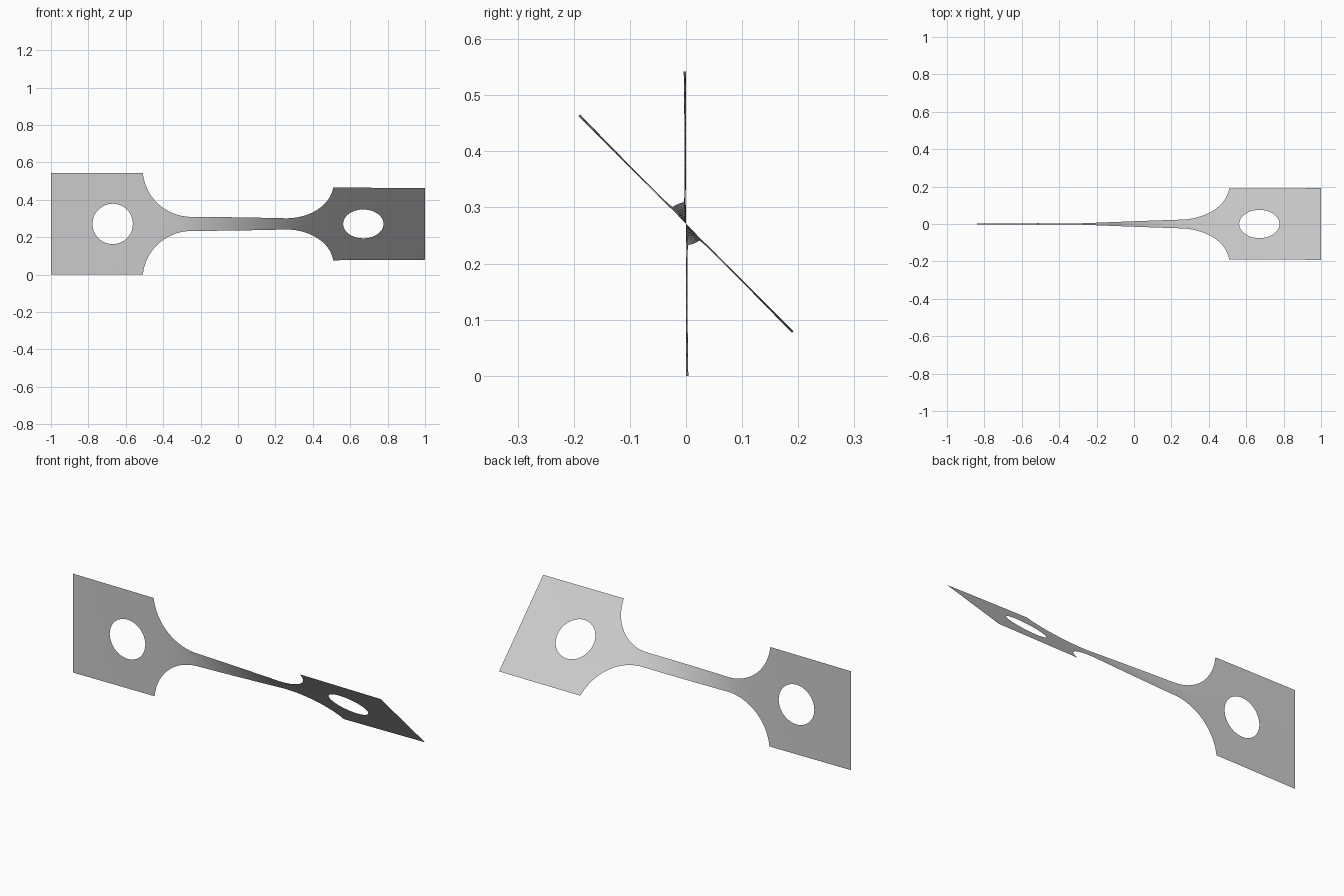
import bpy, bmesh, math
from mathutils import Vector

cube = bpy.data.objects.get("Cube")
if cube:
    bpy.data.objects.remove(cube, do_unlink=True)

HALF, NECK, RADIUS = 0.271, 0.038, 0.26     # tab half width, neck half width, fillet radius
FILLET_X = 0.25                             # where the neck meets the fillets
HOLE_X, HOLE_R = 0.67, 0.108
TWIST = math.radians(45)
ROWS, RINGS = 16, 6
TAB_X = FILLET_X + math.sqrt(RADIUS**2 - (NECK + RADIUS - HALF)**2)


def half_width(x):
    d = abs(x) - FILLET_X
    if d <= 0:
        return NECK
    if abs(x) >= TAB_X:
        return HALF
    return min(HALF, NECK + RADIUS - math.sqrt(max(0, RADIUS**2 - d * d)))


# Twist accumulates fastest where the strip is narrowest
STEPS = 1000
total = [0.0]
for i in range(STEPS):
    total.append(total[-1] + half_width(-1 + 2 * (i + 0.5) / STEPS) ** -1.8)


def twisted(p):
    t = min(max((p.x + 1) / 2 * STEPS, 0), STEPS)
    i = min(int(t), STEPS - 1)
    a = TWIST * (total[i] + (total[i + 1] - total[i]) * (t - i)) / total[-1]
    return Vector((p.x, -p.z * math.sin(a), HALF + p.z * math.cos(a)))


bm = bmesh.new()


def skin(lines, closed=False):
    """Join rows of points with quads."""
    rows = [[bm.verts.new(p) for p in line] for line in lines]
    for a, b in zip(rows, rows[1:]):
        n = len(a)
        for j in range(n if closed else n - 1):
            k = (j + 1) % n
            bm.faces.new((a[j], b[j], b[k], a[k]))


# Neck with its fillets, columns spaced evenly around each arc
arc_end = math.asin((TAB_X - FILLET_X) / RADIUS)
right = [FILLET_X + RADIUS * math.sin(arc_end * i / 20) for i in range(21)]
middle = [-FILLET_X + 2 * FILLET_X * i / 24 for i in range(1, 24)]
columns = [-x for x in reversed(right)] + middle + right
skin([[Vector((x, 0, half_width(x) * (2 * j / ROWS - 1))) for j in range(ROWS + 1)]
      for x in columns])

# Square end tabs, ringed around a round hole
for side in (-1, 1):
    x0, x1 = sorted((side, side * TAB_X))
    corners = [Vector(c) for c in ((x0, 0, -HALF), (x1, 0, -HALF), (x1, 0, HALF), (x0, 0, HALF))]
    edge = [a.lerp(b, i / ROWS) for a, b in zip(corners, corners[1:] + corners[:1])
            for i in range(ROWS)]
    centre = Vector((side * HOLE_X, 0, 0))
    hole = [centre + (p - centre).normalized() * HOLE_R for p in edge]
    skin([[p.lerp(q, r / RINGS) for p, q in zip(edge, hole)] for r in range(RINGS + 1)], True)

bmesh.ops.remove_doubles(bm, verts=bm.verts[:], dist=0.0002)
for v in bm.verts:
    v.co = twisted(v.co)
bmesh.ops.recalc_face_normals(bm, faces=bm.faces[:])
for f in bm.faces:
    f.smooth = True

mesh = bpy.data.meshes.new("twisted_strip")
bm.to_mesh(mesh)
bm.free()
strip = bpy.data.objects.new("twisted_strip", mesh)
bpy.context.collection.objects.link(strip)

# Plain grey
grey = bpy.data.materials.new("light_grey")
grey.use_nodes = True
colour = (0.6, 0.6, 0.6, 1)
grey.diffuse_color = colour
grey.node_tree.nodes["Principled BSDF"].inputs["Base Color"].default_value = colour
mesh.materials.append(grey)
